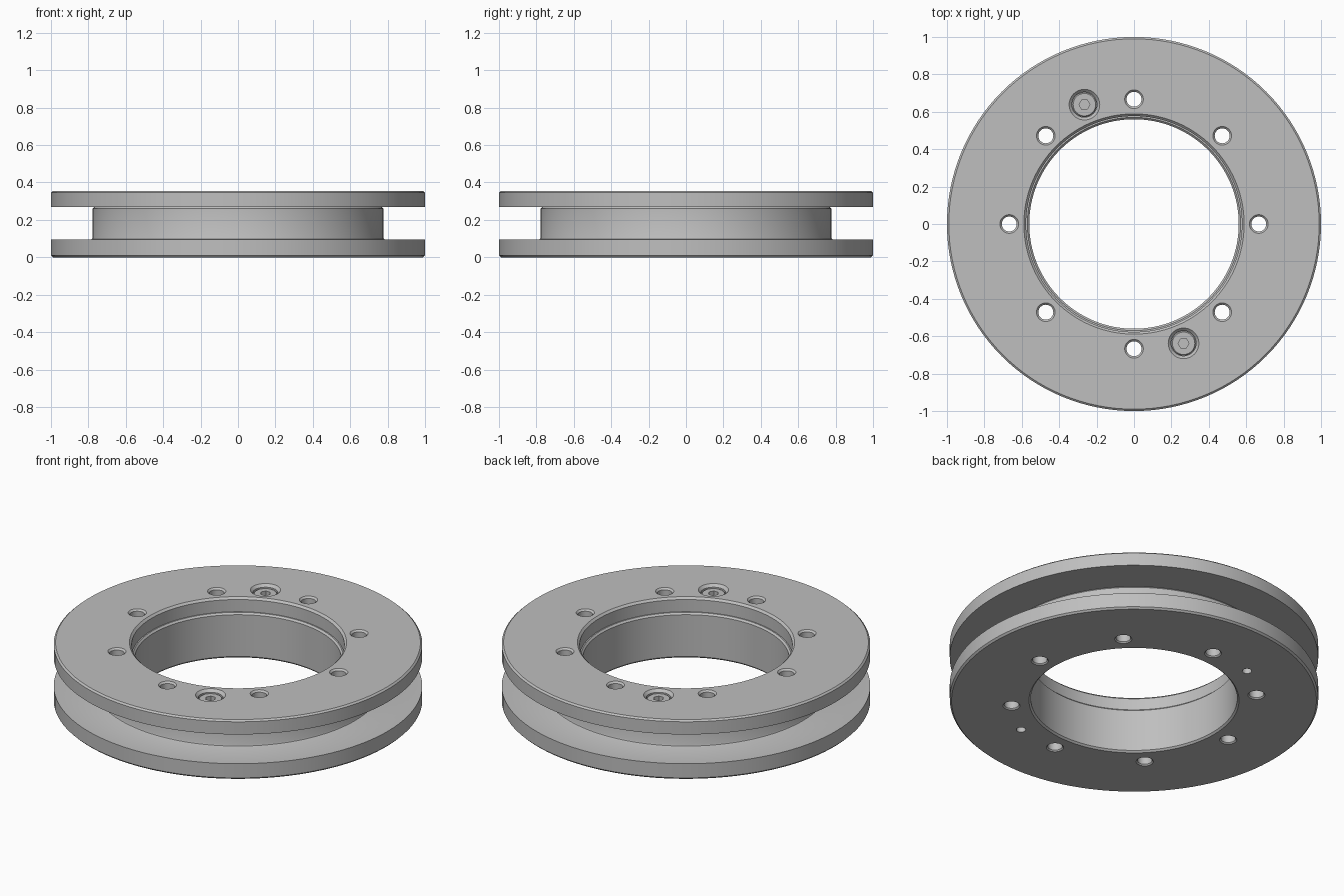
import bpy
import bmesh
from math import sin, cos, pi, radians, atan2
from mathutils import Matrix, Vector

cube = bpy.data.objects.get("Cube")
if cube:
    bpy.data.objects.remove(cube)

steel = bpy.data.materials.new("grey steel")
steel.use_nodes = True
GREY = (0.52, 0.52, 0.52, 1)
steel.diffuse_color = GREY
steel.node_tree.nodes["Principled BSDF"].inputs["Base Color"].default_value = GREY

HEIGHT = 0.355    # overall height
JOINT = 0.27      # where the hub meets the top flange
BOLT_SPOTS = [(0.667 * cos(i * pi / 4), 0.667 * sin(i * pi / 4)) for i in range(8)]
SCREW_SPOTS = [(-0.265, 0.638), (0.265, -0.638)]


def lathe(name, profile, segments, spots=((0, 0),), turn=0):
    """Revolve a closed (radius, z) profile around z, once at every spot."""
    bm = bmesh.new()
    for x, y in spots:
        rings = []
        for r, z in profile:
            if r == 0:
                rings.append([bm.verts.new((x, y, z))] * segments)
                continue
            angles = [turn + 2 * pi * i / segments for i in range(segments)]
            rings.append([bm.verts.new((x + r * cos(a), y + r * sin(a), z)) for a in angles])
        for k, ring in enumerate(rings):
            after = rings[(k + 1) % len(rings)]
            for i in range(segments):
                j = (i + 1) % segments
                corners = list(dict.fromkeys((ring[i], ring[j], after[j], after[i])))
                if len(corners) > 2:
                    bm.faces.new(corners)
    bmesh.ops.recalc_face_normals(bm, faces=bm.faces)
    mesh = bpy.data.meshes.new(name)
    bm.to_mesh(mesh)
    bm.free()
    mesh.materials.append(steel)
    obj = bpy.data.objects.new(name, mesh)
    bpy.context.collection.objects.link(obj)
    return obj


def finish(obj, cutters):
    """Cut the holes, then shade round surfaces smooth with sharp edges."""
    bpy.ops.object.select_all(action='DESELECT')
    obj.select_set(True)
    bpy.context.view_layer.objects.active = obj
    for cutter in cutters:
        mod = obj.modifiers.new("cut", 'BOOLEAN')
        mod.operation = 'DIFFERENCE'
        mod.solver = 'EXACT'
        mod.object = cutter
        bpy.ops.object.modifier_apply(modifier=mod.name)
    bpy.ops.object.shade_smooth_by_angle(angle=radians(25))


# Lower flange with its hub, and the separate top flange
hub = lathe("lower_flange_and_hub", [
    (0.56, 0.01), (0.57, 0), (0.99, 0), (1, 0.01), (1, 0.095),
    (0.787, 0.095), (0.78, 0.098), (0.777, 0.105), (0.777, 0.26),
    (0.768, JOINT), (0.57, JOINT), (0.56, 0.26)], 128)
top = lathe("top_flange", [
    (0.577, JOINT), (1, JOINT), (1, 0.346), (0.99, HEIGHT),
    (0.589, HEIGHT), (0.577, 0.343)], 128)

# Cutters: bolt holes chamfered at both ends, screw recesses, screw bores, sockets
bolt_holes = lathe("bolt_hole_cutter", [
    (0, -0.05), (0.047, -0.05), (0.047, 0), (0.04, 0.007), (0.04, 0.345),
    (0.05, HEIGHT), (0.05, 0.4), (0, 0.4)], 32, BOLT_SPOTS)
recesses = lathe("screw_recess_cutter", [
    (0, 0.2), (0.067, 0.2), (0.067, 0.34), (0.082, HEIGHT),
    (0.082, 0.4), (0, 0.4)], 40, SCREW_SPOTS)
bores = lathe("screw_bore_cutter", [
    (0, -0.05), (0.026, -0.05), (0.026, 0.3), (0, 0.3)], 24, SCREW_SPOTS)
sockets = lathe("hex_socket_cutter", [
    (0, 0.305), (0.029, 0.305), (0.029, 0.4), (0, 0.4)], 6, SCREW_SPOTS)

# Recessed hex-socket screws that hold the halves together
screws = lathe("socket_screws", [
    (0, 0.09), (0.025, 0.09), (0.025, JOINT), (0.066, JOINT),
    (0.066, 0.328), (0.06, 0.335), (0, 0.335)], 40, SCREW_SPOTS)

finish(hub, [bolt_holes, bores])
finish(top, [bolt_holes, recesses])
finish(screws, [sockets])

for cutter in (bolt_holes, recesses, bores, sockets):
    bpy.data.objects.remove(cutter)
